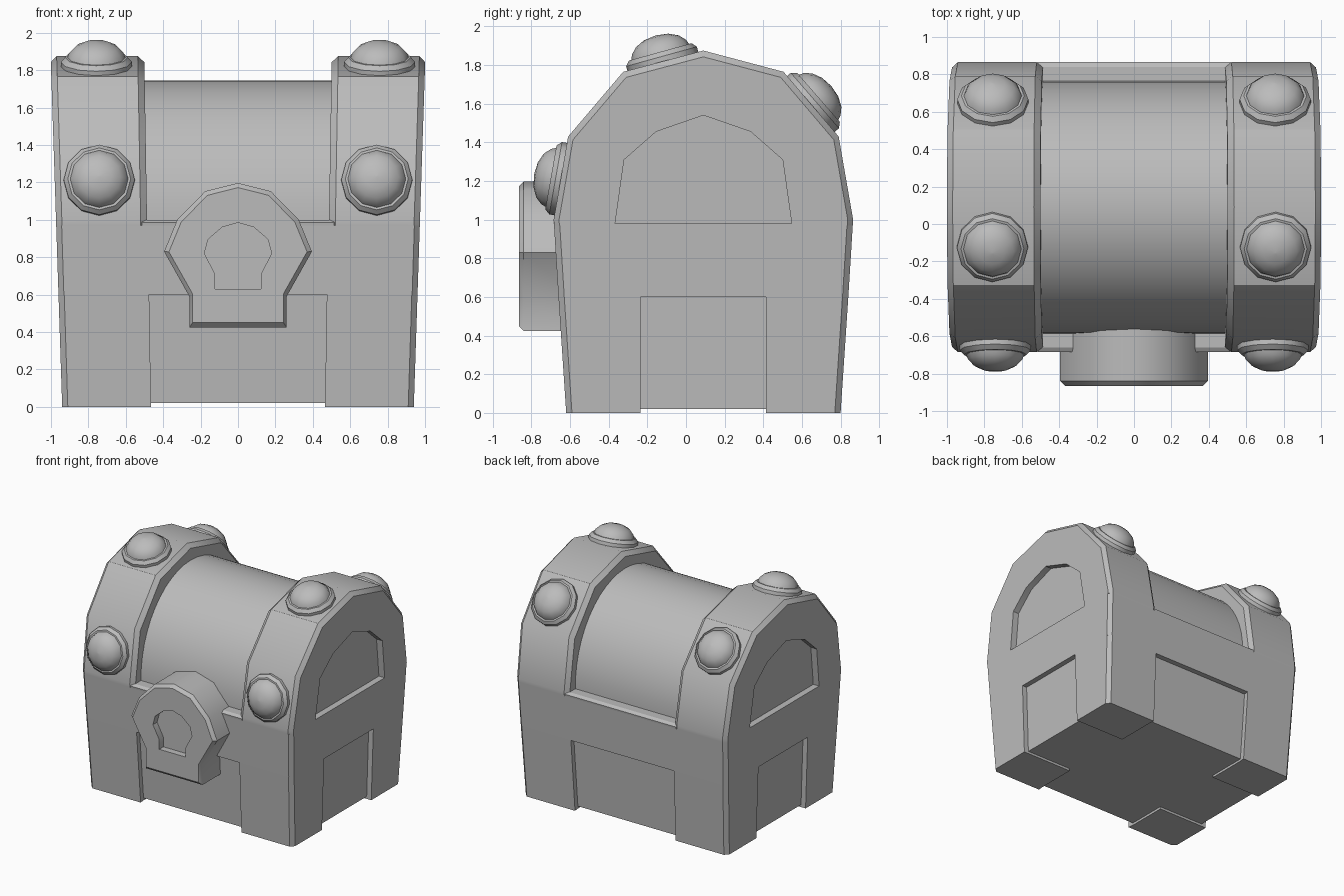
import bpy, bmesh, math
from mathutils import Vector

if "Cube" in bpy.data.objects:
    bpy.data.objects.remove(bpy.data.objects["Cube"])

grey = bpy.data.materials.new("plain grey")
grey.use_nodes = True
grey.diffuse_color = (0.5, 0.5, 0.5, 1)
grey.node_tree.nodes["Principled BSDF"].inputs["Base Color"].default_value = (0.5, 0.5, 0.5, 1)

CY = 0.09  # depth centre of the chest


def tap(x, y, z):
    """Chest space to world: the chest widens slightly towards the top."""
    return Vector((x * (0.94 + 0.033 * z), y + CY, z))


def loft(name, rings):
    """Skin equal rings of points and cap both ends."""
    bm = bmesh.new()
    rows = [[bm.verts.new(p) for p in ring] for ring in rings]
    n = len(rows[0])
    for a, b in zip(rows, rows[1:]):
        for i in range(n):
            j = (i + 1) % n
            bm.faces.new((a[i], a[j], b[j], b[i]))
    bm.faces.new(rows[0])
    bm.faces.new(rows[-1])
    bmesh.ops.remove_doubles(bm, verts=bm.verts, dist=0.0005)
    bmesh.ops.recalc_face_normals(bm, faces=bm.faces)
    mesh = bpy.data.meshes.new(name)
    bm.to_mesh(mesh)
    bm.free()
    mesh.materials.append(grey)
    ob = bpy.data.objects.new(name, mesh)
    bpy.context.collection.objects.link(ob)
    return ob


def activate(ob):
    bpy.ops.object.select_all(action='DESELECT')
    ob.select_set(True)
    bpy.context.view_layer.objects.active = ob


def smooth(ob, angle=33):
    activate(ob)
    bpy.ops.object.shade_smooth_by_angle(angle=math.radians(angle))


def carve(ob, cutter):
    mod = ob.modifiers.new("recess", 'BOOLEAN')
    mod.operation = 'DIFFERENCE'
    mod.solver = 'EXACT'
    mod.object = cutter
    activate(ob)
    bpy.ops.object.modifier_apply(modifier=mod.name)
    bpy.data.objects.remove(cutter)


def mirrored(half):
    """Close a half outline, whose last point lies on the axis."""
    return half + [(-a, b) for a, b in reversed(half[:-1])]


def slab(h, z, x=1.0, c=0.03):
    """Rectangle with chamfered corners at height z."""
    pts = [(x, h - c), (x - c, h), (c - x, h), (-x, h - c),
           (-x, c - h), (c - x, -h), (x - c, -h), (x, c - h)]
    return [tap(a, b, z) for a, b in pts]


# Body: waist band, recessed core and the ledge under the lid
loft("waist_band", [slab(0.75, 0.6), slab(0.773, 0.97)])
loft("base_core", [slab(0.665, 0.02, 0.955), slab(0.705, 0.6, 0.955)])
loft("lid_ledge", [slab(h, z, 0.53, 0.001) for h, z in
                   ((0.773, 0.97), (0.775, 0.985), (0.75, 1.0))])


# Corner feet
def foot_ring(sx, sy, h, z):
    pts = [(0.495, h), (0.968, h), (1, h - 0.03), (1, 0.325),
           (0.94, 0.325), (0.5, 0.325), (0.5, h - 0.05)]
    return [tap(sx * a, sy * b, z) for a, b in pts]


for sx, side in ((1, "left"), (-1, "right")):
    for sy, end in ((-1, "front"), (1, "back")):
        loft(f"{end}_{side}_foot", [foot_ring(sx, sy, 0.71, 0), foot_ring(sx, sy, 0.75, 0.6)])

# Smooth barrel lid
arc = [(0.675 * math.cos(math.pi * i / 24), 1 + 0.745 * math.sin(math.pi * i / 24))
       for i in range(25)]
arc = [(0.675, 0.9)] + arc + [(-0.675, 0.9)]
smooth(loft("barrel_lid", [[tap(x, y, z) for y, z in arc] for x in (-0.53, 0.53)]))

# Faceted end arches with chamfered rims and a sunken side panel
ARCH = mirrored([(0.773, 0.97), (0.775, 1.0), (0.70, 1.43), (0.415, 1.765), (0, 1.875)])
PANEL = mirrored([(0.457, 0.98), (0.41, 1.31), (0.245, 1.455), (0, 1.54)])
for sx, side in ((1, "left"), (-1, "right")):
    rings = [[tap(sx * x, y * k, 0.97 + (z - 0.97) * k) for y, z in ARCH]
             for x, k in ((0.5, 0.964), (0.535, 1), (0.968, 1), (1, 0.964))]
    arch = loft(f"{side}_arch", rings)
    cutter = loft("panel_cutter", [[tap(sx * x, y, z) for y, z in PANEL] for x in (0.945, 1.1)])
    carve(arch, cutter)
    smooth(arch)

# Lock plate with a sunken keyhole
LOCK = mirrored([(0.26, 0.425), (0.26, 0.59), (0.395, 0.83), (0.325, 1.0),
                 (0.175, 1.153), (0, 1.197)])
KEYHOLE = mirrored([(0.122, 0.63), (0.122, 0.71), (0.18, 0.82), (0.16, 0.895),
                    (0.085, 0.96), (0, 0.985)])


def plate(y, k):
    return [(a * k, y, 0.81 + (b - 0.81) * k) for a, b in LOCK]


lock = loft("lock_plate", [plate(-0.55, 1), plate(-0.84, 1), plate(-0.865, 0.935)])
carve(lock, loft("keyhole_cutter", [[(a, y, b) for a, b in KEYHOLE] for y in (-0.81, -0.95)]))
smooth(lock, 35)

# Domed studs set square to the arch facets
STUD = [(0.19, -0.03), (0.19, 0.025), (0.168, 0.05), (0.155, 0.05), (0.145, 0.075),
        (0.115, 0.107), (0.065, 0.13), (0, 0.138)]
SPOTS = {"front": (0.742, -0.65, 1.21, 80), "top": (0.757, -0.12, 1.82, 15.5),
         "back": (0.755, 0.648, 1.6, -49)}
for spot, (x, y, z, tilt) in SPOTS.items():
    t = math.radians(tilt)
    normal = Vector((0, -math.sin(t), math.cos(t)))
    along = Vector((0, math.cos(t), math.sin(t)))
    for sx, side in ((1, "left"), (-1, "right")):
        rings = []
        for r, h in STUD:
            r = max(r, 0.004)
            rings.append([Vector((sx * x, y, z)) + normal * h
                          + Vector((r * math.cos(a), 0, 0)) + along * (r * math.sin(a))
                          for a in (math.tau * i / 12 for i in range(12))])
        smooth(loft(f"{spot}_{side}_stud", rings), 40)
